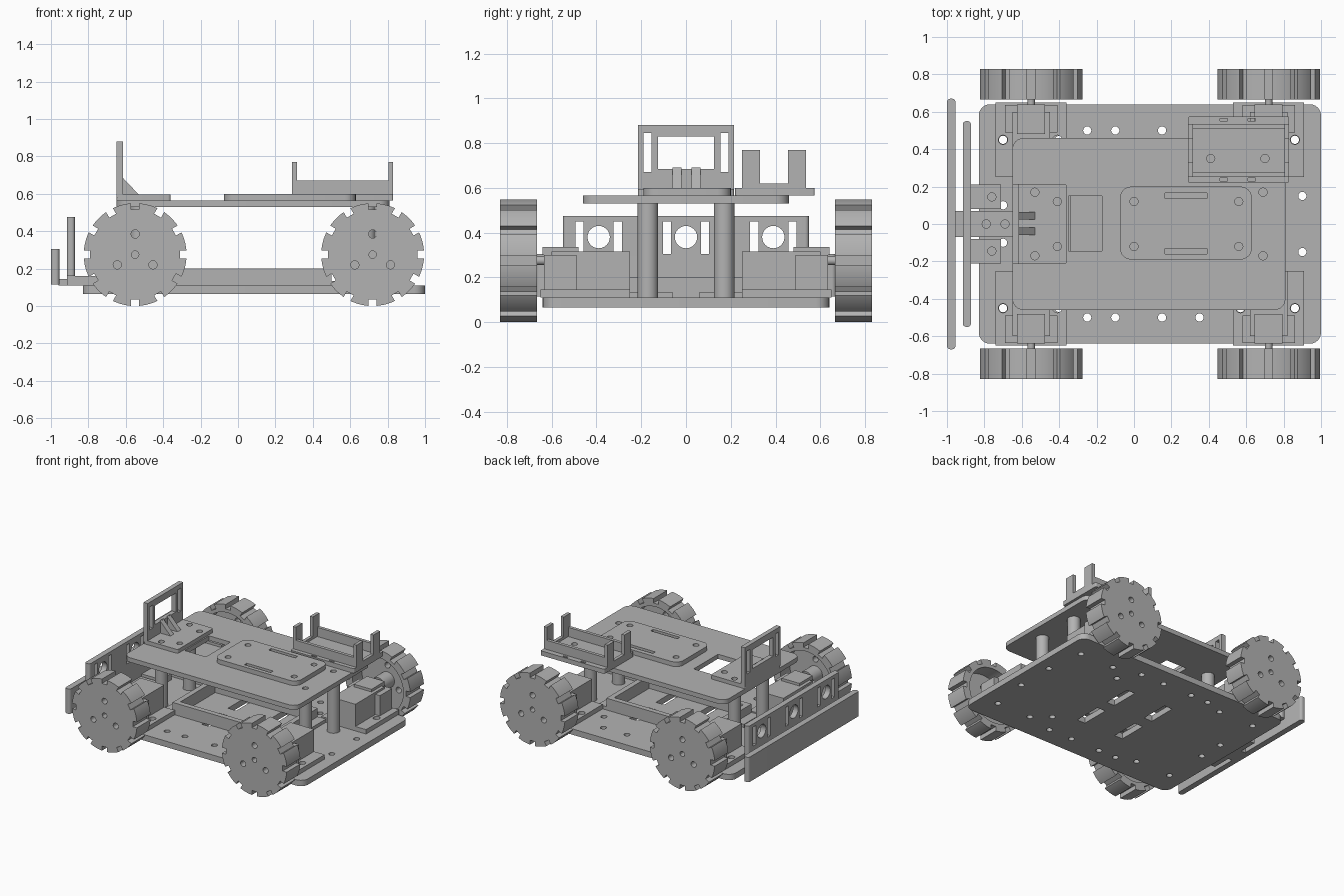
import bpy, bmesh
from math import pi, cos, sin
from mathutils import Matrix, Vector

cube = bpy.data.objects.get("Cube")
if cube:
    bpy.data.objects.remove(cube)

grey = bpy.data.materials.new("plain_grey")
grey.use_nodes = True
grey.diffuse_color = (0.45, 0.45, 0.45, 1)
grey.node_tree.nodes["Principled BSDF"].inputs["Base Color"].default_value = (0.45, 0.45, 0.45, 1)
parts = []


def add_box(bm, x0, x1, y0, y1, z0, z1, corner=0):
    """Box between limits, with optional rounded vertical edges."""
    m = Matrix.Translation(((x0 + x1) / 2, (y0 + y1) / 2, (z0 + z1) / 2))
    m = m @ Matrix.Diagonal((x1 - x0, y1 - y0, z1 - z0, 1))
    verts = bmesh.ops.create_cube(bm, size=1, matrix=m)["verts"]
    if corner:
        edges = {e for v in verts for e in v.link_edges
                 if abs(e.verts[0].co.z - e.verts[1].co.z) > 0.001}
        bmesh.ops.bevel(bm, geom=list(edges), offset=corner, segments=6,
                        profile=0.5, affect='EDGES')


def add_rod(bm, centre, radius, length, axis="Z", sides=24):
    turn = {"X": Matrix.Rotation(pi / 2, 4, 'Y'), "Y": Matrix.Rotation(pi / 2, 4, 'X'),
            "Z": Matrix.Identity(4)}[axis]
    bmesh.ops.create_cone(bm, cap_ends=True, segments=sides, radius1=radius, radius2=radius,
                          depth=length, matrix=Matrix.Translation(centre) @ turn)


def finish(name, bm, cutter=None):
    """Turn a bmesh into an object, cutting holes where a cutter is given."""
    def to_object(label, b):
        bmesh.ops.recalc_face_normals(b, faces=b.faces)
        mesh = bpy.data.meshes.new(label)
        b.to_mesh(mesh)
        b.free()
        ob = bpy.data.objects.new(label, mesh)
        bpy.context.collection.objects.link(ob)
        return ob
    ob = to_object(name, bm)
    if cutter:
        tool = to_object("cutter", cutter)
        tool.hide_render = True
        mod = ob.modifiers.new("holes", 'BOOLEAN')
        mod.operation, mod.solver, mod.object = 'DIFFERENCE', 'EXACT', tool
        graph = bpy.context.evaluated_depsgraph_get()
        cut = bpy.data.meshes.new_from_object(ob.evaluated_get(graph))
        ob.modifiers.clear()
        ob.data = cut
        bpy.data.objects.remove(tool)
    ob.data.materials.clear()
    ob.data.materials.append(grey)
    parts.append(ob)
    return ob


def plate(name, limits, corner=0, holes=(), slots=(), radius=0.022):
    """Flat plate with round holes and rectangular openings through z."""
    bm = bmesh.new()
    add_box(bm, *limits, corner)
    cutter = bmesh.new() if holes or slots else None
    z0, z1 = limits[4:]
    for x, y in holes:
        add_rod(cutter, (x, y, (z0 + z1) / 2), radius, 0.2, sides=16)
    for s in slots:
        add_box(cutter, *s, z0 - 0.05, z1 + 0.05)
    return finish(name, bm, cutter)


AXLES = {"front": -0.55, "rear": 0.72}
SIDES = {"left": 1, "right": -1}

# Lower and upper decks
deck_holes = [(x, s * y) for s in (1, -1) for x, y in
              ((-0.7, 0.1), (-0.25, 0.5), (-0.1, 0.5), (0.15, 0.5), (0.35, 0.5), (0.45, 0.35),
               (-0.7, 0.45), (-0.4, 0.45), (0.57, 0.45), (0.86, 0.45), (0.9, 0.15))]
deck_slots = [(x, x + 0.07, y - 0.11, y + 0.11) for x in (-0.12, 0.22) for y in (-0.16, 0.16)]
plate("lower_deck", (-0.83, 1.0, -0.64, 0.64, 0.065, 0.11), 0.06, deck_holes, deck_slots)
plate("upper_deck", (-0.65, 0.81, -0.46, 0.46, 0.53, 0.565), 0.06,
      [(0.69, 0.17), (0.69, -0.17)], [(-0.35, -0.17, -0.145, 0.15)])

# Pillars between the decks
for x in (-0.53, 0.69):
    for y in (-0.17, 0.17):
        bm = bmesh.new()
        add_rod(bm, (x, y, 0.32), 0.046, 0.42)
        finish("pillar", bm)

# Battery tray on the lower deck
plate("battery_tray", (-0.38, 0.5, -0.25, 0.25, 0.11, 0.2), 0, (), [(-0.34, 0.46, -0.21, 0.21)])
for s in SIDES.values():
    bm = bmesh.new()
    for x in (-0.45, 0.5):
        y0, y1 = sorted((s * 0.06, s * 0.25))
        add_box(bm, x, x + 0.07, y0, y1, 0.11, 0.135)
    finish("tray_feet", bm)

# Raised board plate
plate("board_plate", (-0.075, 0.63, -0.19, 0.2, 0.565, 0.6), 0.06,
      [(x, y) for x in (0, 0.56) for y in (-0.12, 0.12)],
      [(0.165, 0.39, y - 0.015, y + 0.015) for y in (-0.145, 0.15)])

# Camera stand: base, upright frame and gussets
plate("camera_base", (-0.65, -0.36, -0.215, 0.215, 0.565, 0.595), 0.015,
      [(-0.53, 0.17), (-0.53, -0.17), (-0.41, 0.12), (-0.41, -0.12)])
bm, cut = bmesh.new(), bmesh.new()
add_box(bm, -0.65, -0.615, -0.215, 0.215, 0.58, 0.88)
add_box(cut, -0.7, -0.55, -0.125, 0.125, 0.685, 0.83)
for s in SIDES.values():
    y0, y1 = sorted((s * 0.153, s * 0.19))
    add_box(cut, -0.7, -0.55, y0, y1, 0.67, 0.845)
finish("camera_frame", bm, cut)
for y in (-0.04, 0.045):
    bm = bmesh.new()
    tri = [bm.verts.new((x, y - 0.02, z)) for x, z in ((-0.62, 0.59), (-0.525, 0.59), (-0.62, 0.69))]
    face = bm.faces.new(tri)
    side = bmesh.ops.extrude_face_region(bm, geom=[face])["geom"]
    bmesh.ops.translate(bm, vec=(0, 0.04, 0),
                        verts=[v for v in side if isinstance(v, bmesh.types.BMVert)])
    finish("camera_gusset", bm)

# Open holder on the upper deck with corner posts
plate("holder_base", (0.29, 0.83, 0.22, 0.575, 0.565, 0.6), 0.01, [(0.41, 0.35), (0.7, 0.35)],
      [(x, x + 0.04, y, y + 0.015) for x in (0.46, 0.61) for y in (0.23, 0.55)])
bm = bmesh.new()
for y in (0.25, 0.51):
    add_box(bm, 0.29, 0.83, y, y + 0.025, 0.6, 0.67)
for x in (0.29, 0.805):
    add_box(bm, x, x + 0.025, 0.25, 0.535, 0.6, 0.62)
    for y in (0.25, 0.455):
        add_box(bm, x, x + 0.025, y, y + 0.08, 0.62, 0.77)
finish("holder_walls", bm)

# Sensor bracket: upright plate with eye holes and slots, on two arms
bm, cut = bmesh.new(), bmesh.new()
add_box(bm, -0.915, -0.872, -0.55, 0.55, 0.11, 0.475, 0.018)
for y in (-0.39, 0, 0.39):
    add_rod(cut, (-0.89, y, 0.38), 0.05, 0.2, "X")
    for d in (-0.085, 0.085):
        add_box(cut, -1, -0.8, y + d - 0.018, y + d + 0.018, 0.305, 0.45)
# Clear the lower edge outside the arms
for s in SIDES.values():
    y0, y1 = sorted((s * 0.215, s * 0.6))
    add_box(cut, -1, -0.8, y0, y1, 0.05, 0.16)
finish("sensor_plate", bm, cut)
for s in SIDES.values():
    y0, y1 = sorted((s * 0.08, s * 0.21))
    plate("sensor_arm", (-0.9, -0.71, y0, y1, 0.11, 0.16), 0, [(-0.76, s * 0.145)])

# Front bumper and its arm
plate("bumper", (-1.0, -0.955, -0.67, 0.67, 0.115, 0.305), 0.018)
plate("bumper_arm", (-0.96, -0.65, -0.07, 0.07, 0.111, 0.145), 0, [(-0.79, 0), (-0.69, 0)])

# Motors with their mounts, axles and wheels
R, WIDTH, OUTER = 0.275, 0.165, 0.83
for end, cx in AXLES.items():
    for side, s in SIDES.items():
        tag = end + "_" + side

        def span(a, b):
            return sorted((s * a, s * b))

        bm, cut = bmesh.new(), bmesh.new()
        add_box(bm, cx - 0.19, cx + 0.19, *span(0.25, 0.65), 0.111, 0.145)
        for d in (-0.15, 0.14):
            add_rod(cut, (cx + d, s * 0.45, 0.13), 0.025, 0.2, sides=16)
        finish("motor_mount_" + tag, bm, cut)
        bm = bmesh.new()
        add_box(bm, cx - 0.1, cx + 0.1, *span(0.25, 0.6), 0.14, 0.315)
        finish("motor_" + tag, bm)
        bm = bmesh.new()
        add_box(bm, cx - 0.14, cx + 0.14, *span(0.49, 0.635), 0.14, 0.3)
        add_box(bm, cx - 0.075, cx + 0.075, *span(0.48, 0.64), 0.3, 0.335)
        finish("gearbox_" + tag, bm)
        bm = bmesh.new()
        add_rod(bm, (cx, s * 0.68, R), 0.02, 0.13, "Y", 16)
        finish("axle_" + tag, bm)

        # Wheel: turned dish with hub, then tread notches and holes
        bm, cut = bmesh.new(), bmesh.new()
        profile = ((0, 0), (R, 0), (R, WIDTH), (0.215, WIDTH), (0.215, 0.05),
                   (0.06, 0.05), (0.06, WIDTH), (0, WIDTH))
        ring = [bm.verts.new((cx + r, s * (OUTER - d), R)) for r, d in profile]
        edges = [bm.edges.new(pair) for pair in zip(ring, ring[1:])]
        bmesh.ops.spin(bm, geom=ring + edges, cent=(cx, 0, R), axis=(0, 1, 0),
                       angle=2 * pi, steps=60, use_duplicate=False)
        bmesh.ops.remove_doubles(bm, verts=bm.verts, dist=0.0005)
        hub = Vector((cx, s * 0.75, R))
        for i in range(12):
            a = i * pi / 6
            m = Matrix.Translation(hub) @ Matrix.Rotation(a, 4, 'Y')
            m = m @ Matrix.Translation((R, 0, 0)) @ Matrix.Diagonal((0.07, 0.3, 0.042, 1))
            bmesh.ops.create_cube(cut, size=1, matrix=m)
        for i in range(3):
            a = pi / 2 + i * 2 * pi / 3
            add_rod(cut, hub + Vector((cos(a), 0, sin(a))) * 0.11, 0.022, 0.3, "Y", 16)
        add_rod(cut, (cx, s * OUTER, R), 0.02, 0.1, "Y", 12)
        finish("wheel_" + tag, bm, cut)

# Smooth round surfaces, keep edges crisp
bpy.ops.object.select_all(action='DESELECT')
for ob in parts:
    ob.select_set(True)
bpy.context.view_layer.objects.active = parts[0]
bpy.ops.object.shade_smooth_by_angle(angle=pi / 6)
